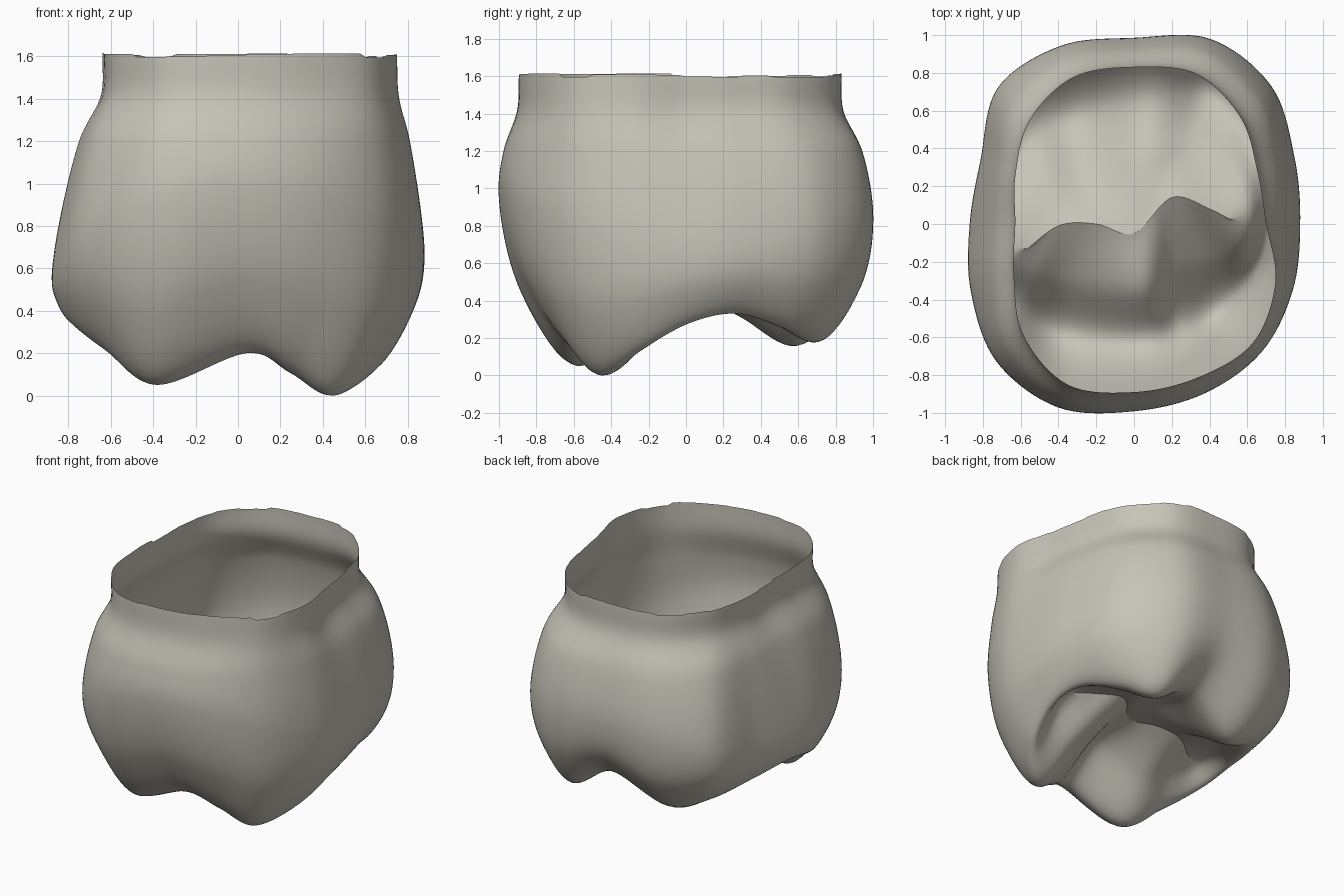
import bpy, bmesh, math, random
from mathutils import Vector

if "Cube" in bpy.data.objects:
    bpy.data.objects.remove(bpy.data.objects["Cube"])

random.seed(4)
N, COLS, STEPS = 16, 144, 9

# Outline radii every 22.5 degrees, starting at +x, counter-clockwise
RIM = [.70, .71, .80, .86, .83, .84, .78, .68, .63, .69, .83, .92, .89, .88, .89, .81]
BULGE = [.88, .92, 1.03, 1.06, .985, 1.02, 1.02, .88, .87, .935, 1.03, 1.05, .99, .97, .955, .91]
# Cusp crest: four cusps with grooves and side ridges between them
CREST = [(.72, .02, .28), (.69, .28, .33), (.57, .56, .25), (.38, .71, .18),
         (.08, .69, .34), (-.30, .60, .16), (-.55, .50, .24), (-.72, .25, .34),
         (-.80, .0, .39), (-.78, -.25, .34), (-.62, -.45, .21), (-.38, -.58, .05),
         (.04, -.62, .20), (.25, -.55, .11), (.45, -.45, .0), (.65, -.25, .13)]
# Heights halfway between crest and central fissure
INNER = [.42, .43, .37, .33, .42, .31, .37, .42, .44, .42, .36, .28, .41, .29, .23, .35]
# Fissure path: y at x = -.8, -.6, ... .8
PATH = [-.3, -.16, -.01, .0, -.05, .14, .08, -.02, -.06]


def spline(p0, p1, p2, p3, t):
    """Even Catmull-Rom, used around the crown."""
    return 0.5 * (2 * p1 + (p2 - p0) * t + (2 * p0 - 5 * p1 + 4 * p2 - p3) * t * t
                  + (3 * p1 - p0 - 3 * p2 + p3) * t ** 3)


def spaced_spline(p0, p1, p2, p3, t):
    """Centripetal Catmull-Rom, used down each profile to avoid loops."""
    k = [0]
    for a, b in ((p0, p1), (p1, p2), (p2, p3)):
        k.append(k[-1] + max((b - a).length, 1e-4) ** .5)
    u = k[1] + (k[2] - k[1]) * t
    mix = lambda a, b, i, j: a.lerp(b, (u - k[i]) / (k[j] - k[i]))
    a1, a2, a3 = mix(p0, p1, 0, 1), mix(p1, p2, 1, 2), mix(p2, p3, 2, 3)
    return mix(mix(a1, a2, 0, 2), mix(a2, a3, 1, 3), 1, 2)


def fissure(x):
    """Winding central groove where both sides of the chewing surface meet."""
    u = (x + .8) / .2
    i = min(max(int(u), 1), len(PATH) - 3)
    return Vector((x, spline(*PATH[i - 1:i + 3], u - i), .48 - .1 * x * x))


def column(i):
    """Control points of one profile, from the rim down and in to the fissure."""
    a = math.tau * i / N
    c, s = math.cos(a), math.sin(a)
    zb = .61 + .06 * c + s * s * (.29 - .08 * s)
    shoulder = RIM[i] + (BULGE[i] - RIM[i]) * (.4 + .8 * (zb - .5))
    ring = lambda r, z: Vector((r * c, r * s, z))
    bulge, crest = ring(BULGE[i], zb), Vector(CREST[i])
    w = .77 + .06 * min(s, 0)
    lower = crest + Vector(((bulge.x - crest.x) * w, (bulge.y - crest.y) * w,
                            (bulge.z - crest.z) * .43))
    seam = fissure(crest.x * .7)
    inner = (crest + seam) / 2
    inner.z = INNER[i]
    return [ring(RIM[i], 1.605), ring(RIM[i] * 1.01, 1.42), ring(shoulder, 1.2),
            bulge, lower, crest, inner, seam]


# Smooth the profiles around and then along
cage = [column(i) for i in range(N)]
grid = []
for k in range(COLS):
    u = k * N / COLS
    i, t = int(u), u - int(u)
    q = [cage[(i + d) % N] for d in (-1, 0, 1, 2)]
    p = [spline(*pts, t) for pts in zip(*q)]
    p[-1] = fissure(p[-1].x)
    p = [2 * p[0] - p[1]] + p + [2 * p[-1] - p[-2]]
    line = [spaced_spline(*p[j:j + 4], n / STEPS)
            for j in range(len(p) - 3) for n in range(STEPS)]
    grid.append(line + [p[-2]])

# Uneven cut rim
jag = 0
for k, line in enumerate(grid):
    if k % 5 == 0:
        jag = random.uniform(-.012, .012)
    line[0].z += jag

# One open shell: outer wall, cusps and chewing surface
bm = bmesh.new()
verts = [[bm.verts.new(p) for p in line] for line in grid]
for k in range(COLS):
    a, b = verts[k], verts[(k + 1) % COLS]
    for r in range(len(a) - 1):
        bm.faces.new((a[r], a[r + 1], b[r + 1], b[r])).smooth = True

# Rest exactly on the ground
low = min(v.co.z for v in bm.verts)
for v in bm.verts:
    v.co.z -= low

mesh = bpy.data.meshes.new("molar_crown")
bm.to_mesh(mesh)
bm.free()
crown = bpy.data.objects.new("molar_crown", mesh)
bpy.context.collection.objects.link(crown)

# Warm ivory grey
enamel = bpy.data.materials.new("enamel")
enamel.diffuse_color = (.57, .55, .48, 1)
enamel.use_nodes = True
enamel.node_tree.nodes["Principled BSDF"].inputs["Base Color"].default_value = enamel.diffuse_color
mesh.materials.append(enamel)
